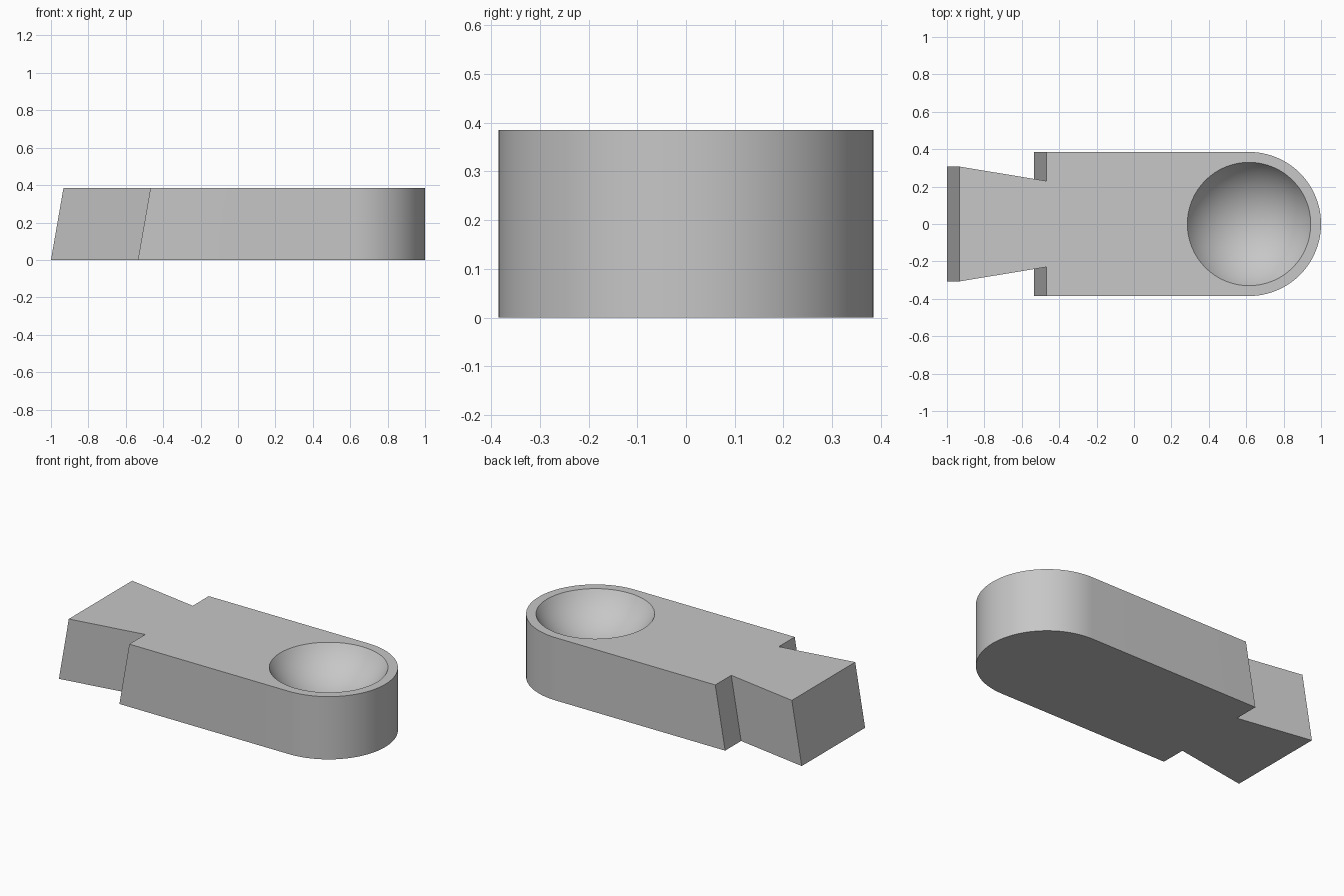
import bpy, bmesh
from math import sin, cos, pi

if "Cube" in bpy.data.objects:
    bpy.data.objects.remove(bpy.data.objects["Cube"], do_unlink=True)

HEIGHT = 0.385
HALF_WIDTH = 0.385
ROUND_X = 0.615      # centre of the rounded end and of the bowl
LEAN = 0.067         # how far the tail end leans inward at the top
BOWL_RADIUS = 0.33
BOWL_DEPTH = 0.19
ARC_STEPS = 48

grey = bpy.data.materials.new("plain_grey")
grey.use_nodes = True
colour = (0.57, 0.57, 0.57, 1)
grey.diffuse_color = colour
grey.node_tree.nodes["Principled BSDF"].inputs["Base Color"].default_value = colour


def make_object(name, bm):
    mesh = bpy.data.meshes.new(name)
    bm.to_mesh(mesh)
    bm.free()
    mesh.materials.append(grey)
    obj = bpy.data.objects.new(name, mesh)
    bpy.context.collection.objects.link(obj)
    return obj


def outline(shift):
    """Plan of the bar: rounded end, shoulders and flared tail."""
    arc = [(ROUND_X + HALF_WIDTH * cos(a), HALF_WIDTH * sin(a))
           for a in (pi * i / ARC_STEPS - pi / 2 for i in range(ARC_STEPS + 1))]
    tail = [(-0.535 + shift, HALF_WIDTH), (-0.535 + shift, 0.23), (-1 + shift, 0.307)]
    return arc + tail + [(x, -y) for x, y in reversed(tail)]


# Bar with a leaning dovetail end
bm = bmesh.new()
bottom = [bm.verts.new((x, y, 0)) for x, y in outline(0)]
top = [bm.verts.new((x, y, HEIGHT)) for x, y in outline(LEAN)]
bm.faces.new(list(reversed(bottom)))
bm.faces.new(top)
for i in range(len(top)):
    j = (i + 1) % len(top)
    bm.faces.new((bottom[i], bottom[j], top[j], top[i]))
bar = make_object("dovetail_bar", bm)

# Sphere that hollows out the bowl
sphere_radius = (BOWL_RADIUS ** 2 + BOWL_DEPTH ** 2) / (2 * BOWL_DEPTH)
bm = bmesh.new()
bmesh.ops.create_uvsphere(bm, u_segments=64, v_segments=48, radius=sphere_radius)
cutter = make_object("bowl_cutter", bm)
cutter.location = (ROUND_X, 0, HEIGHT - BOWL_DEPTH + sphere_radius)
cutter.hide_render = True

cut = bar.modifiers.new("bowl", "BOOLEAN")
cut.operation = "DIFFERENCE"
cut.solver = "EXACT"
cut.object = cutter

bpy.ops.object.select_all(action="DESELECT")
bpy.context.view_layer.objects.active = bar
bar.select_set(True)
bpy.context.view_layer.update()
bpy.ops.object.modifier_apply(modifier=cut.name)
bpy.data.objects.remove(cutter, do_unlink=True)

# Smooth bowl and rounded end, crisp edges elsewhere
bpy.ops.object.shade_smooth_by_angle(angle=pi / 6)
